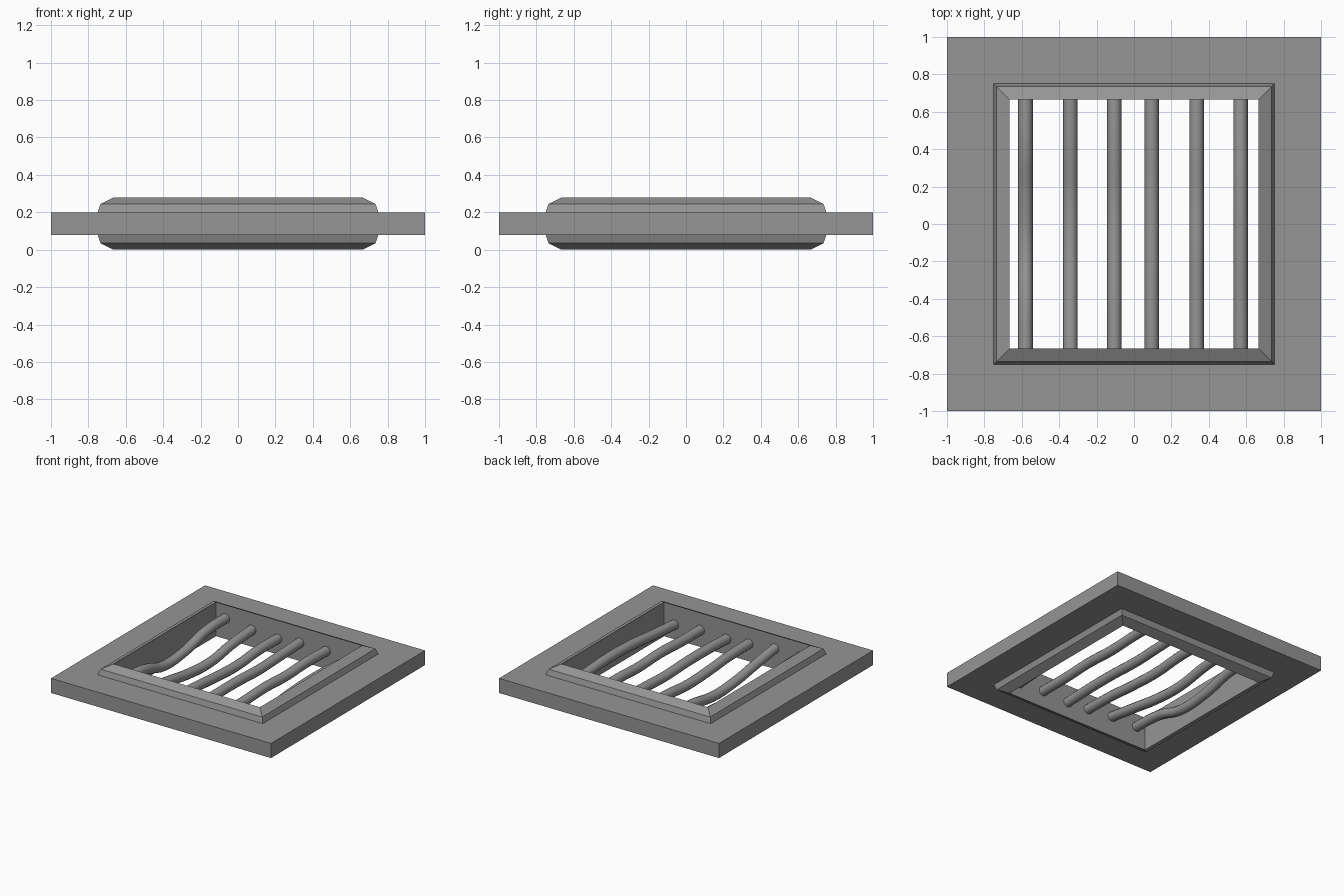
import bpy
import bmesh
import math

cube = bpy.data.objects.get("Cube")
if cube:
    bpy.data.objects.remove(cube, do_unlink=True)

grey = bpy.data.materials.new("stone grey")
grey.use_nodes = True
colour = (0.3, 0.3, 0.3, 1)
grey.diffuse_color = colour
grey.node_tree.nodes["Principled BSDF"].inputs["Base Color"].default_value = colour


def square_ring(name, profile):
    """Sweep a closed (half width, height) profile round a mitred square."""
    bm = bmesh.new()
    corners = [(-1, -1), (1, -1), (1, 1), (-1, 1)]
    loops = [[bm.verts.new((sx * r, sy * r, z)) for r, z in profile]
             for sx, sy in corners]
    n = len(profile)
    for c in range(4):
        a, b = loops[c], loops[(c + 1) % 4]
        for i in range(n):
            j = (i + 1) % n
            bm.faces.new((a[i], b[i], b[j], a[j]))
    bmesh.ops.recalc_face_normals(bm, faces=bm.faces)
    mesh = bpy.data.meshes.new(name)
    bm.to_mesh(mesh)
    bm.free()
    mesh.materials.append(grey)
    obj = bpy.data.objects.new(name, mesh)
    bpy.context.collection.objects.link(obj)


def bar(name, x, heights):
    """Bent round bar running front to back through the given heights."""
    curve = bpy.data.curves.new(name, "CURVE")
    curve.dimensions = "3D"
    curve.bevel_depth = 0.039
    curve.bevel_resolution = 4
    curve.resolution_u = 6
    curve.use_fill_caps = True
    spline = curve.splines.new("BEZIER")
    spline.bezier_points.add(len(heights) - 1)
    for i, (p, z) in enumerate(zip(spline.bezier_points, heights)):
        p.co = (x, -0.68 + 1.36 * i / (len(heights) - 1), z)
        p.handle_left_type = p.handle_right_type = "AUTO"
    curve.materials.append(grey)
    obj = bpy.data.objects.new(name, curve)
    bpy.context.collection.objects.link(obj)
    bpy.ops.object.select_all(action="DESELECT")
    obj.select_set(True)
    bpy.context.view_layer.objects.active = obj
    bpy.ops.object.convert(target="MESH")
    bpy.ops.object.shade_smooth_by_angle(angle=math.radians(40))


# Wall slab around the opening
square_ring("wall_slab", [(1, 0.08), (1, 0.2), (0.7, 0.2), (0.7, 0.08)])

# Raised frame, bevelled on both faces
upper = [(0.75, 0.2), (0.735, 0.245), (0.665, 0.28)]
lower = [(r, 0.28 - z) for r, z in reversed(upper)]
square_ring("window_frame", lower + upper)

# Bent bars, from the model's right to its left
bars = [
    (-0.58, [0.17, 0.155, 0.085, 0.1, 0.16, 0.17]),
    (-0.34, [0.17, 0.13, 0.09, 0.08, 0.12, 0.14]),
    (-0.105, [0.145, 0.14, 0.12, 0.11, 0.13, 0.13]),
    (0.095, [0.13, 0.14, 0.14, 0.13, 0.14, 0.15]),
    (0.335, [0.14, 0.14, 0.15, 0.14, 0.15, 0.145]),
    (0.57, [0.12, 0.14, 0.165, 0.175, 0.165, 0.14]),
]
for number, (x, heights) in enumerate(bars, 1):
    bar(f"bar_{number}", x, heights)
